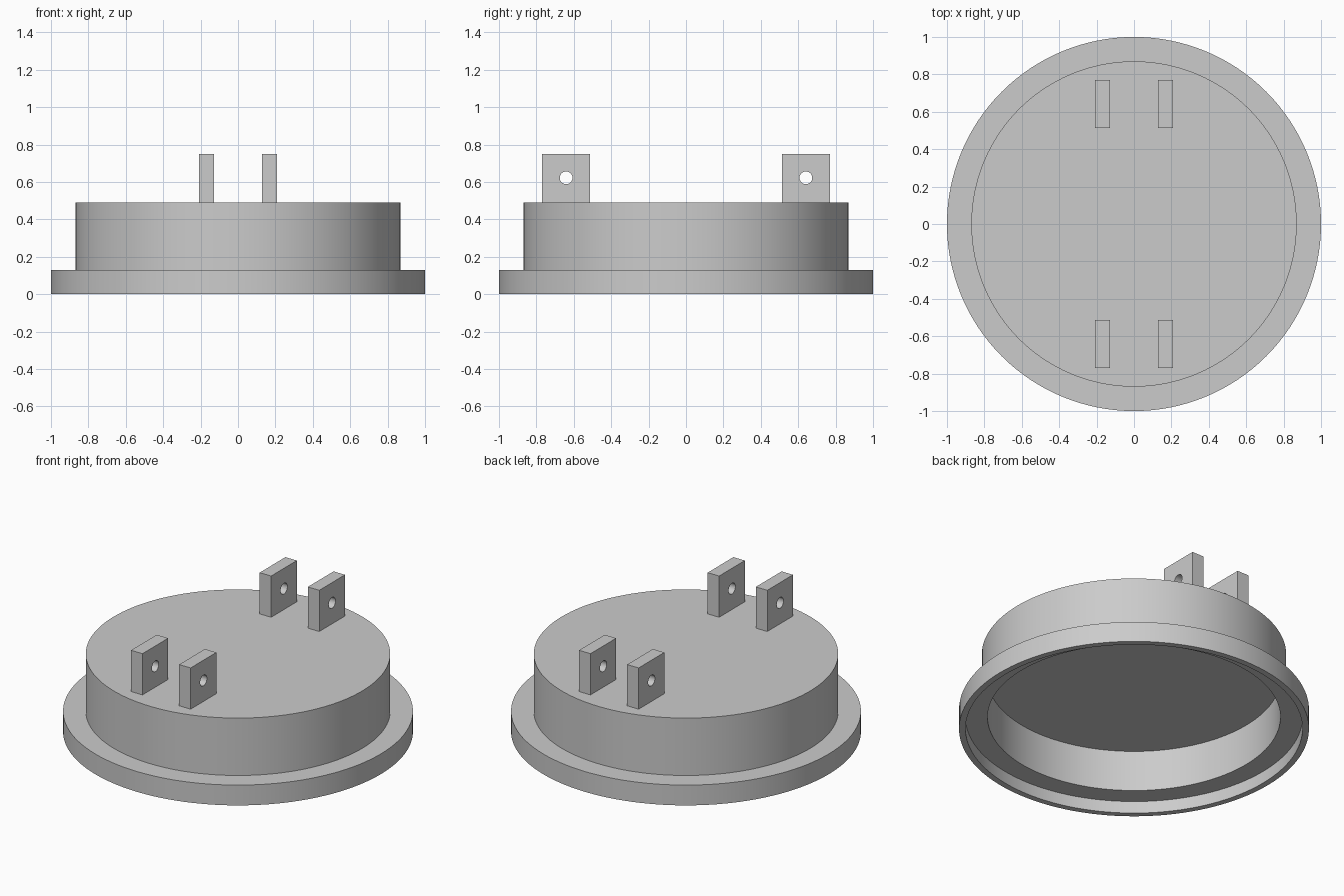
import bpy, bmesh, math
from mathutils import Matrix, Vector

old = bpy.data.objects.get("Cube")
if old:
    bpy.data.objects.remove(old, do_unlink=True)

grey = bpy.data.materials.new("plain grey")
grey.use_nodes = True
grey.diffuse_color = (0.6, 0.6, 0.6, 1)
grey.node_tree.nodes["Principled BSDF"].inputs["Base Color"].default_value = (0.6, 0.6, 0.6, 1)


def add_object(name, bm):
    mesh = bpy.data.meshes.new(name)
    bm.to_mesh(mesh)
    bm.free()
    mesh.materials.append(grey)
    obj = bpy.data.objects.new(name, mesh)
    bpy.context.collection.objects.link(obj)
    return obj


def lathe(name, profile, steps=128):
    """Spin an (r, z) profile around the z axis."""
    bm = bmesh.new()
    verts = [bm.verts.new((r, 0, z)) for r, z in profile]
    edges = [bm.edges.new(pair) for pair in zip(verts, verts[1:])]
    bmesh.ops.spin(bm, geom=verts + edges, cent=(0, 0, 0), axis=(0, 0, 1),
                   angle=math.tau, steps=steps, use_duplicate=False)
    bmesh.ops.remove_doubles(bm, verts=bm.verts, dist=1e-4)
    bmesh.ops.recalc_face_normals(bm, faces=bm.faces)
    return add_object(name, bm)


# Hollow cap: outer wall with flange, then stepped recess underneath
cap = lathe("flanged_cap", [
    (0, 0.49), (0.87, 0.49), (0.87, 0.128), (1, 0.128), (1, 0),
    (0.963, 0), (0.963, 0.076), (0.837, 0.076), (0.837, 0.334), (0, 0.334)])
bpy.context.view_layer.objects.active = cap
cap.select_set(True)
bpy.ops.object.shade_smooth_by_angle(angle=math.radians(30))
cap.select_set(False)


def drilled_lug(name, x, y):
    """Upright plate with a round hole through its thickness."""
    low, high = 0.48, 0.75
    bm = bmesh.new()
    size = Vector((0.08, 0.256, high - low))
    bmesh.ops.create_cube(bm, size=1, matrix=Matrix.Translation((x, y, (low + high) / 2))
                          @ Matrix.Diagonal(size).to_4x4())
    lug = add_object(name, bm)

    bm = bmesh.new()
    bmesh.ops.create_cone(bm, cap_ends=True, segments=32, radius1=0.034, radius2=0.034, depth=0.2,
                          matrix=Matrix.Translation((x, y, 0.622)) @ Matrix.Rotation(math.pi / 2, 4, "Y"))
    cutter = add_object("hole_cutter", bm)
    cutter.hide_render = True

    cut = lug.modifiers.new("hole", "BOOLEAN")
    cut.operation = "DIFFERENCE"
    cut.solver = "EXACT"
    cut.object = cutter
    bpy.context.view_layer.objects.active = lug
    bpy.ops.object.modifier_apply(modifier=cut.name)
    bpy.data.objects.remove(cutter, do_unlink=True)

    lug.select_set(True)
    bpy.ops.object.shade_smooth_by_angle(angle=math.radians(30))
    lug.select_set(False)


# Two pairs of lugs, mirrored across both axes
for side, sx in (("left", 1), ("right", -1)):
    for end, sy in (("front", -1), ("back", 1)):
        drilled_lug(f"{end}_{side}_lug", sx * 0.168, sy * 0.641)
